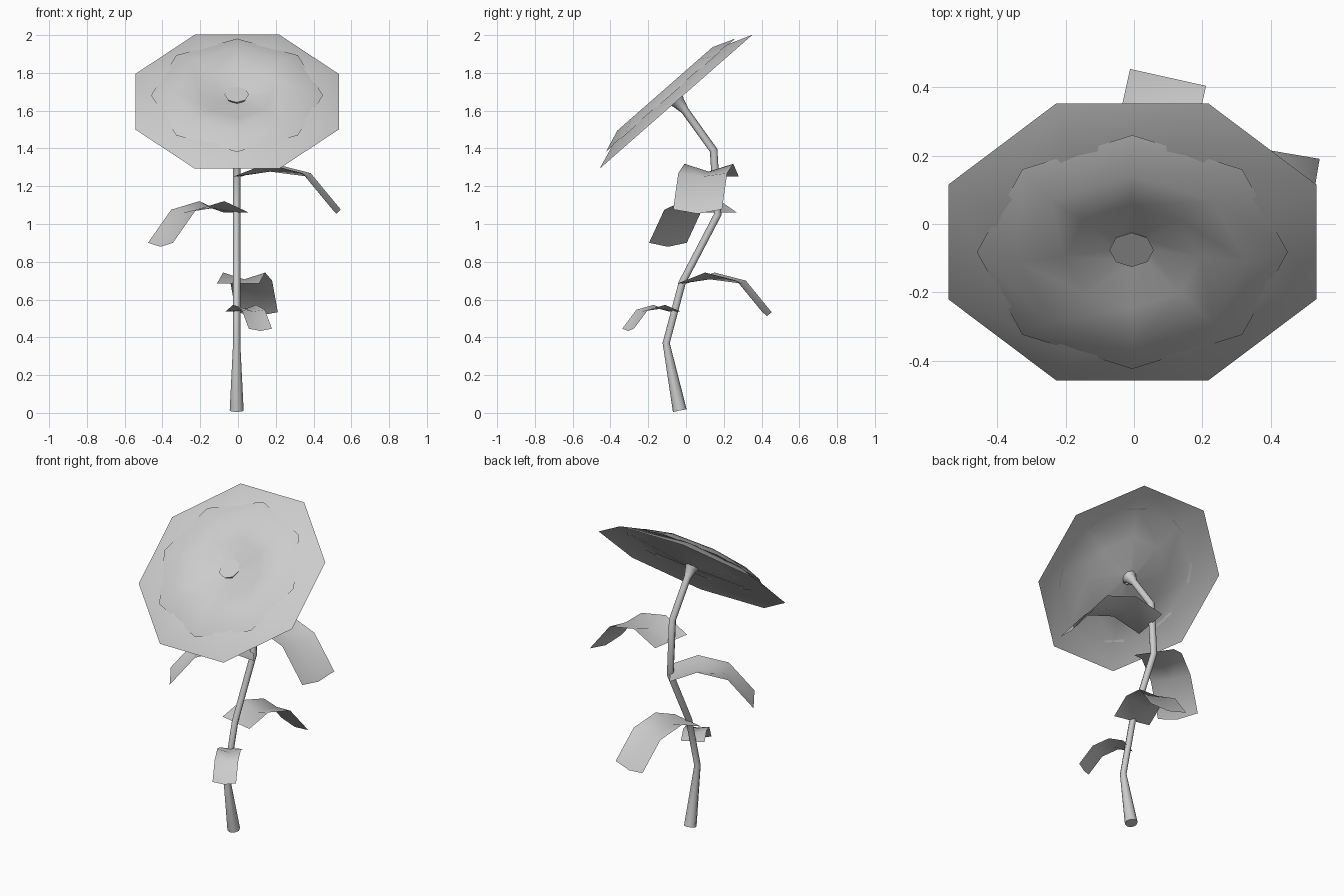
import bpy, math
from mathutils import Vector

if "Cube" in bpy.data.objects:
    bpy.data.objects.remove(bpy.data.objects["Cube"])

SIDES = 8


def make_mesh(name, verts, faces, angle=None):
    me = bpy.data.meshes.new(name)
    me.from_pydata([tuple(v) for v in verts], [], faces)
    me.update()
    ob = bpy.data.objects.new(name, me)
    bpy.context.collection.objects.link(ob)
    bpy.ops.object.select_all(action='DESELECT')
    ob.select_set(True)
    bpy.context.view_layer.objects.active = ob
    if angle:
        bpy.ops.object.shade_smooth_by_angle(angle=math.radians(angle))
    return ob


def ring_faces(rings):
    return [(r * SIDES + i, r * SIDES + (i + 1) % SIDES,
             (r + 1) * SIDES + (i + 1) % SIDES, (r + 1) * SIDES + i)
            for r in range(rings - 1) for i in range(SIDES)]


# Stem: tube along a bent path (y, z, radius), flaring under the flower
path = [(-0.033, 0.012, 0.037), (-0.105, 0.37, 0.019), (-0.02, 0.69, 0.019),
        (0.168, 1.05, 0.02), (0.146, 1.39, 0.021), (-0.005, 1.60, 0.021),
        (-0.04, 1.643, 0.035), (-0.076, 1.686, 0.065)]
pts = [Vector((-0.007, y, z)) for y, z, r in path]
verts = []
for k, p in enumerate(pts):
    before = (p - pts[k - 1]).normalized() if k else Vector()
    after = (pts[k + 1] - p).normalized() if k < len(pts) - 1 else Vector()
    t = (before + after).normalized()
    side = Vector((1, 0, 0))
    up = t.cross(side)
    for i in range(SIDES):
        a = math.tau * i / SIDES
        verts.append(p + path[k][2] * (side * math.cos(a) + up * math.sin(a)))
n = len(pts)
faces = ring_faces(n)
faces.append(tuple(reversed(range(SIDES))))
faces.append(tuple(range((n - 1) * SIDES, n * SIDES)))
make_mesh("stem", verts, faces, 50)

# Flower: two tilted eight-sided petal layers with a sunken middle
centre = Vector((-0.005, -0.0525, 1.6475))
normal = Vector((0, -0.659, 0.752))
across = Vector((1, 0, 0))
along = normal.cross(across)


def petals(name, profile, turn):
    verts = []
    for r, h in profile:
        for i in range(SIDES):
            a = math.tau * (i + turn) / SIDES
            verts.append(centre + normal * h
                         + r * (across * math.cos(a) + along * math.sin(a)))
    faces = [f[::-1] for f in ring_faces(len(profile))]
    make_mesh(name, verts, faces, 60)


petals("outer_petals", [(0.04, 0.0), (0.25, 0.03), (0.43, 0.051), (0.583, 0.0)], 0.5)
petals("inner_petals", [(0.055, 0.035), (0.2, 0.066), (0.335, 0.09), (0.455, 0.045)], 0)

# Leaf: drooping strip with a central fold; rows are (distance, edge z, middle z)
ROWS = [(0.0, 0.0, 0.0), (0.15, 0.058, 0.022), (0.32, 0.015, 0.0), (0.46, -0.152, -0.172)]


def leaf(name, base, heading, scale):
    d = Vector((heading[0], heading[1], 0)).normalized()
    w = Vector((-d.y, d.x, 0)) * 0.114
    verts = []
    for s, edge, mid in ROWS:
        for k, z in ((-1, edge), (0, mid), (1, edge)):
            verts.append(Vector(base) + scale * (d * s + w * k + Vector((0, 0, z))))
    faces = [(r * 3 + c, r * 3 + 3 + c, r * 3 + 4 + c, r * 3 + 1 + c)
             for r in range(3) for c in range(2)]
    make_mesh(name, verts, faces, 60)


leaf("leaf_left", (-0.007, 0.17, 1.06), (-0.41, -0.27), 1.05)
leaf("leaf_right", (0.0, 0.15, 1.252), (0.53, -0.09), 1.15)
leaf("leaf_back", (0.0, -0.02, 0.685), (0.1, 0.45), 1.0)
leaf("leaf_front", (-0.005, -0.06, 0.537), (0.12, -0.24), 0.6)
